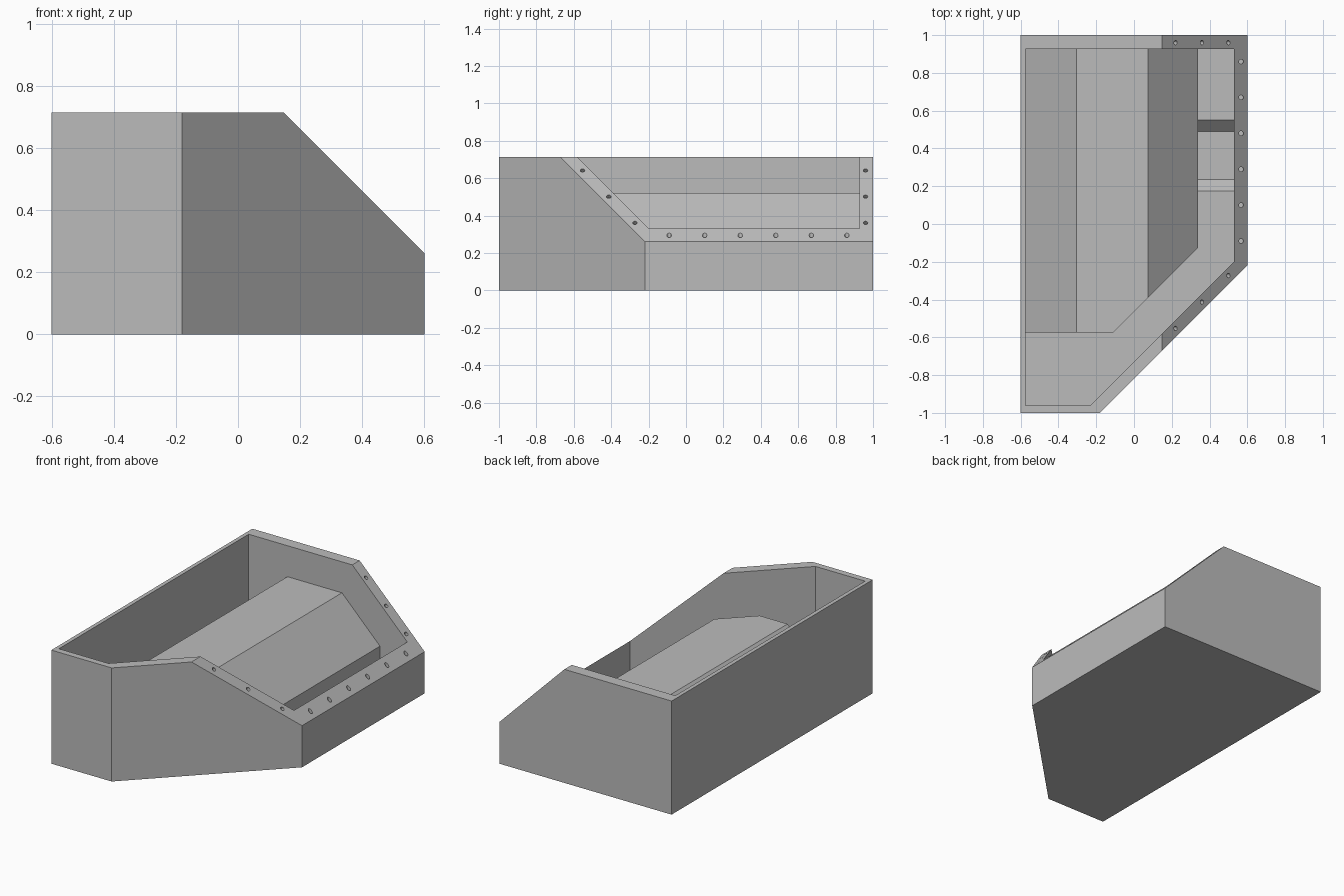
import bpy
import bmesh
from mathutils import Vector

if "Cube" in bpy.data.objects:
    bpy.data.objects.remove(bpy.data.objects["Cube"], do_unlink=True)

HEIGHT = 0.715
SLOPE = 0.862      # the sloped cut follows x + z = SLOPE
FLOOR = 0.10

grey = bpy.data.materials.new("plain_grey")
grey.use_nodes = True
COLOUR = (0.5, 0.5, 0.5, 1)
grey.diffuse_color = COLOUR
grey.node_tree.nodes["Principled BSDF"].inputs["Base Color"].default_value = COLOUR


def make_object(name, bm):
    bmesh.ops.recalc_face_normals(bm, faces=bm.faces)
    mesh = bpy.data.meshes.new(name)
    bm.to_mesh(mesh)
    bm.free()
    mesh.materials.append(grey)
    obj = bpy.data.objects.new(name, mesh)
    bpy.context.collection.objects.link(obj)
    return obj


def prism(name, points, direction):
    """Extrude a closed outline of 3D points along a direction."""
    bm = bmesh.new()
    face = bm.faces.new([bm.verts.new(p) for p in points])
    ext = bmesh.ops.extrude_face_region(bm, geom=[face], use_keep_orig=True)
    moved = [v for v in ext["geom"] if isinstance(v, bmesh.types.BMVert)]
    bmesh.ops.translate(bm, verts=moved, vec=direction)
    return make_object(name, bm)


def cut(target, cutter):
    """Subtract the cutter from the target and remove the cutter."""
    mod = target.modifiers.new("cut", "BOOLEAN")
    mod.operation = "DIFFERENCE"
    mod.solver = "EXACT"
    mod.object = cutter
    bpy.context.view_layer.objects.active = target
    bpy.ops.object.modifier_apply(modifier=mod.name)
    bpy.data.objects.remove(cutter, do_unlink=True)


# Outer case with one corner cut off
outer = [(-0.6, -1), (-0.18, -1), (0.6, -0.22), (0.6, 1), (-0.6, 1)]
case = prism("case", [(x, y, 0) for x, y in outer], (0, 0, HEIGHT))

# Open cavity
inner = [(-0.575, -0.96), (-0.23, -0.96), (0.53, -0.2), (0.53, 0.927), (-0.575, 0.927)]
cut(case, prism("cavity_cutter", [(x, y, FLOOR) for x, y in inner], (0, 0, 1)))

# Sloped opening on the right
wedge = [(SLOPE - 0.9, 0.9), (0.8, SLOPE - 0.8), (0.8, 0.9)]
cut(case, prism("slope_cutter", [(x, -1.2, z) for x, z in wedge], (0, 2.4, 0)))

# Shallow recess with slanted ends in the channel floor
recess = [(0.175, FLOOR), (0.235, FLOOR - 0.06), (0.49, FLOOR - 0.06),
          (0.55, FLOOR), (0.55, 0.2), (0.175, 0.2)]
cut(case, prism("recess_cutter", [(0.34, y, z) for y, z in recess], (0.19, 0, 0)))

# Screw holes: upright along the low rim, square to the slope on the side rims
UP, TILT = Vector((0, 0, 1)), Vector((1, 0, 1)).normalized()
holes = [(0.567, -0.09 + 0.19 * i, UP) for i in range(6)]
for i in range(3):
    x = 0.22 + 0.14 * i
    holes += [(x, 0.96, TILT), (x, x - 0.773, TILT)]
bm = bmesh.new()
for x, y, axis in holes:
    ring = bmesh.ops.create_cone(bm, cap_ends=True, segments=16, radius1=0.012,
                                 radius2=0.012, depth=0.08)["verts"]
    turn = Vector((0, 0, 1)).rotation_difference(axis).to_matrix()
    bmesh.ops.rotate(bm, verts=ring, matrix=turn)
    bmesh.ops.translate(bm, verts=ring, vec=(x, y, SLOPE - x))
cut(case, make_object("hole_cutter", bm))

# Raised block inside, with slanted sides and a matching cut corner
profile = [(-0.575, FLOOR), (-0.575, 0.25), (-0.305, 0.52), (0.075, 0.52),
           (0.34, 0.255), (0.34, FLOOR)]
block = prism("inner_block", [(x, -0.575, z) for x, z in profile], (0, 1.502, 0))
corner = [(-0.31, -0.775), (0.64, 0.175), (0.64, -0.775)]
cut(block, prism("corner_cutter", [(x, y, 0) for x, y in corner], (0, 0, 1)))
